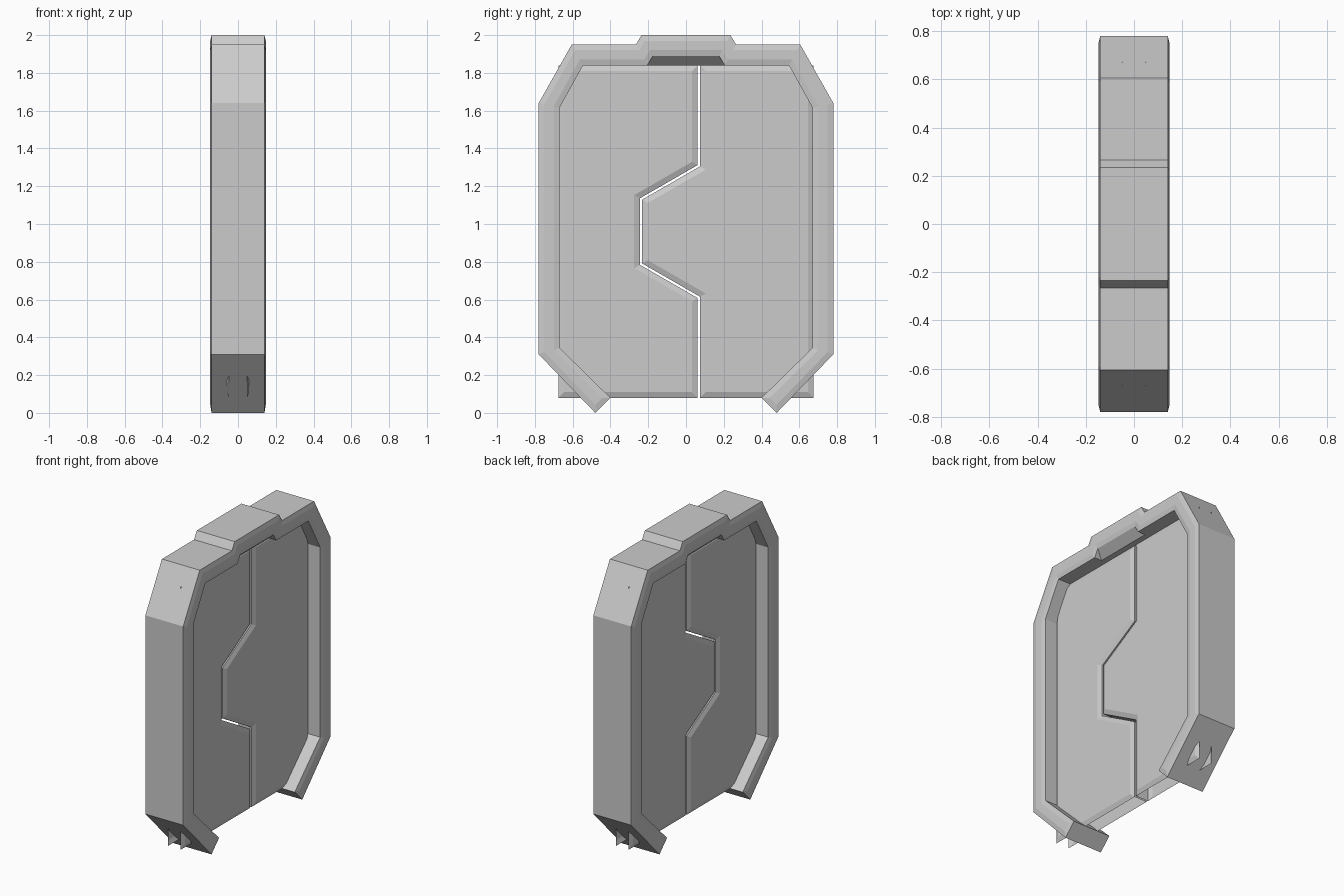
import bpy, bmesh

if "Cube" in bpy.data.objects:
    bpy.data.objects.remove(bpy.data.objects["Cube"])

def finish(bm, name):
    mesh = bpy.data.meshes.new(name)
    bm.to_mesh(mesh)
    bm.free()
    obj = bpy.data.objects.new(name, mesh)
    bpy.context.collection.objects.link(obj)
    return obj

def plate(name, outline, half, inset, rise, walls=None):
    """Two (y, z) faces, counter-clockwise, at x = +-half with raised, chamfered
    centres. Walls join them along the listed edges (all when None)."""
    bm = bmesh.new()
    f = [bm.verts.new((half, y, z)) for y, z in outline]
    b = [bm.verts.new((-half, y, z)) for y, z in outline]
    sides = [bm.faces.new(f), bm.faces.new(b[::-1])]
    n = len(f)
    for i in (range(n) if walls is None else walls):
        j = (i + 1) % n
        bm.faces.new((f[j], f[i], b[i], b[j]))
    bm.normal_update()
    bmesh.ops.inset_individual(bm, faces=sides, thickness=inset, depth=rise,
                               use_even_offset=True)
    return finish(bm, name)

# Door surround: half outlines mirrored across y
outer = [(0.48, 0.0), (0.78, 0.31), (0.78, 1.64), (0.605, 1.95),
         (0.265, 1.95), (0.235, 2.0)]
inner = [(0.40, 0.08), (0.67, 0.345), (0.67, 1.615), (0.545, 1.84),
         (0.205, 1.84), (0.175, 1.89)]
flip = lambda pts: [(-y, z) for y, z in reversed(pts)]
plate("door_frame", outer + flip(outer) + flip(inner)[::-1] + inner[::-1],
      0.14, 0.03, 0.007)

# Sloped block filling the notch above the doors
bm = bmesh.new()
bmesh.ops.create_cube(bm, size=2)
for v in bm.verts:
    top = v.co.z > 0
    v.co.x *= 0.14 if top else 0.085
    v.co.y *= 0.175 if top else 0.205
    v.co.z = 1.89 if top else 1.84
finish(bm, "notch_slope")

# Interlocking door leaves, hollow, walled only along the central seam
LOW, HIGH, SIDE = 0.08, 1.84, 0.675
seam_left = [(0.062, LOW), (0.062, 0.608), (-0.244, 0.784),
             (-0.244, 1.136), (0.062, 1.312), (0.062, HIGH)]
seam_right = [(0.074, LOW), (0.074, 0.615), (-0.232, 0.791),
              (-0.232, 1.129), (0.074, 1.305), (0.074, HIGH)]
plate("left_door", seam_left + [(-SIDE, HIGH), (-SIDE, LOW)],
      0.047, 0.03, 0.012, range(5))
plate("right_door", seam_right[::-1] + [(SIDE, LOW), (SIDE, HIGH)],
      0.047, 0.03, 0.012, range(5))
